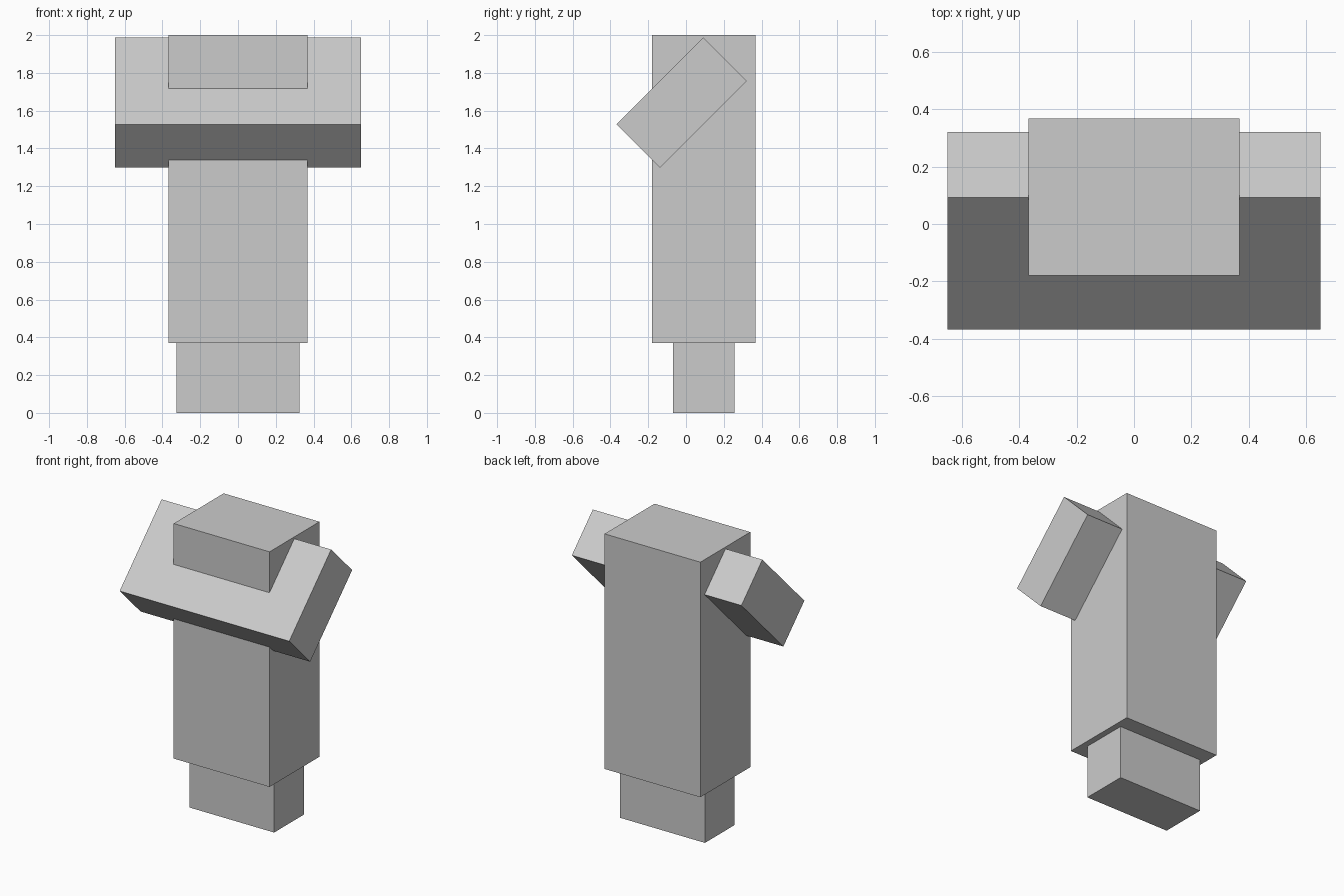
import bpy
from math import radians, sqrt

default = bpy.data.objects.get("Cube")
if default:
    bpy.data.objects.remove(default, do_unlink=True)

# Single plain grey
grey = bpy.data.materials.new("light_grey")
grey.use_nodes = True
colour = (0.6, 0.6, 0.6, 1.0)
grey.diffuse_color = colour
grey.node_tree.nodes["Principled BSDF"].inputs["Base Color"].default_value = colour


def box(name, centre, size, tilt=0.0):
    """Add a flat-shaded box, tilted about the x axis."""
    bpy.ops.mesh.primitive_cube_add(size=1, location=centre)
    obj = bpy.context.object
    obj.name = name
    for v in obj.data.vertices:
        v.co = [c * s for c, s in zip(v.co, size)]
    obj.rotation_euler.x = tilt
    obj.data.materials.append(grey)
    return obj


UNIT = 0.0813  # grid unit shared by all the blocks
DEPTH_CENTRE = 0.094

# Narrow base block under the long body
base_height = 0.37
box("base", (0, DEPTH_CENTRE, base_height / 2), (8 * UNIT, 4 * UNIT, base_height))

# Tall body
box("body", (0, DEPTH_CENTRE, (base_height + 2) / 2), (0.735, 0.547, 2 - base_height))

# Folded arms: one wide slab sloping down towards the front
box("folded_arms", (0, -0.023, 1.643), (16 * UNIT, 8 * UNIT, 4 * UNIT), radians(45))
